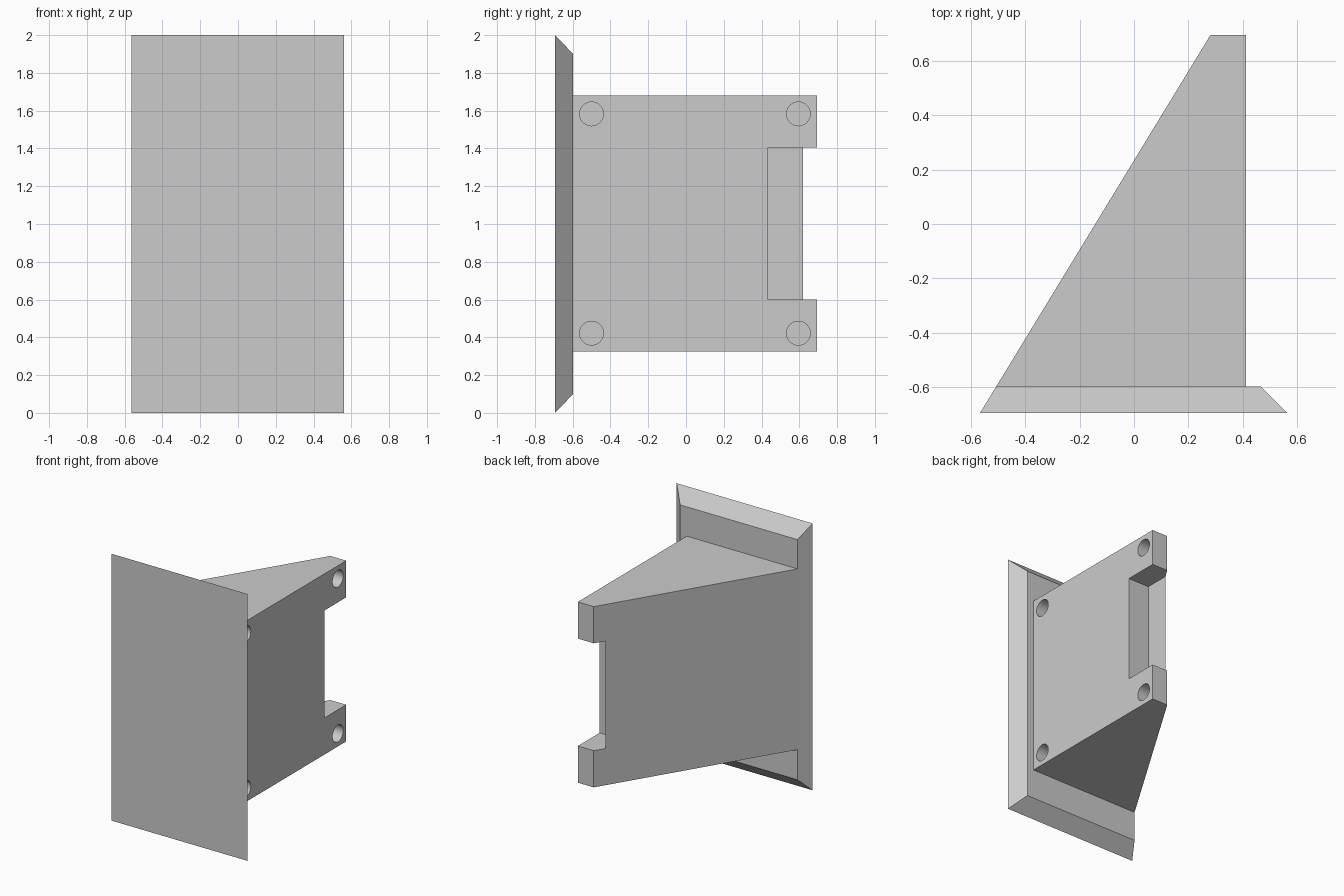
import bpy, bmesh, math
from mathutils import Matrix

if "Cube" in bpy.data.objects:
    bpy.data.objects.remove(bpy.data.objects["Cube"], do_unlink=True)

grey = bpy.data.materials.new("light grey")
grey.use_nodes = True
GREY = (0.6, 0.6, 0.6, 1)
grey.diffuse_color = GREY
grey.node_tree.nodes["Principled BSDF"].inputs["Base Color"].default_value = GREY


def add_object(name, bm):
    bmesh.ops.recalc_face_normals(bm, faces=bm.faces)
    mesh = bpy.data.meshes.new(name)
    bm.to_mesh(mesh)
    bm.free()
    mesh.materials.append(grey)
    obj = bpy.data.objects.new(name, mesh)
    bpy.context.collection.objects.link(obj)
    return obj


def loft(name, lower, upper):
    """Solid between two matching outlines."""
    bm = bmesh.new()
    a = [bm.verts.new(p) for p in lower]
    b = [bm.verts.new(p) for p in upper]
    bm.faces.new(a)
    bm.faces.new(b)
    for i in range(len(a)):
        j = (i + 1) % len(a)
        bm.faces.new((a[i], a[j], b[j], b[i]))
    return add_object(name, bm)


def rectangle(x0, x1, y, z0, z1):
    return [(x0, y, z0), (x1, y, z0), (x1, y, z1), (x0, y, z1)]


def cut(target, cutter):
    mod = target.modifiers.new(cutter.name, 'BOOLEAN')
    mod.operation = 'DIFFERENCE'
    mod.solver = 'EXACT'
    mod.object = cutter
    cutter.hide_render = True
    cutter.hide_viewport = True
    cutter.display_type = 'WIRE'


FRONT, JOIN, BACK = -0.693, -0.597, 0.693
SIDE = 0.412

# Front plate with bevelled rim
loft("front_plate",
     rectangle(-0.565, 0.562, FRONT, 0, 2),
     rectangle(-0.506, 0.466, JOIN, 0.1, 1.9))

# Wedge body behind the plate, flush with its sloping side
outline = [(-0.506, JOIN), (SIDE, JOIN), (SIDE, BACK), (0.28, BACK)]
wedge = loft("wedge_body",
             [(x, y, 0.325) for x, y in outline],
             [(x, y, 1.68) for x, y in outline])

# Notch in the thin rear edge
notch = loft("notch_cutter",
             rectangle(0.235, 0.6, 0.435, 0.6, 1.405),
             rectangle(0.235, 0.6, 0.9, 0.6, 1.405))
cut(wedge, notch)

# Blind screw holes near the corners of the upright side
bm = bmesh.new()
DEPTH = 0.13
for y in (-0.5, 0.595):
    for z in (0.422, 1.583):
        bmesh.ops.create_cone(
            bm, cap_ends=True, segments=48, radius1=0.063, radius2=0.063,
            depth=2 * DEPTH,
            matrix=Matrix.Translation((SIDE, y, z)) @ Matrix.Rotation(math.pi / 2, 4, 'Y'))
holes = add_object("screw_hole_cutter", bm)
cut(wedge, holes)

# Apply the cuts, then smooth only the hole walls
bpy.context.view_layer.update()
cut_mesh = bpy.data.meshes.new_from_object(
    wedge.evaluated_get(bpy.context.evaluated_depsgraph_get()))
wedge.modifiers.clear()
wedge.data = cut_mesh
for cutter in (notch, holes):
    bpy.data.objects.remove(cutter, do_unlink=True)
bpy.ops.object.select_all(action='DESELECT')
wedge.select_set(True)
bpy.context.view_layer.objects.active = wedge
bpy.ops.object.shade_smooth_by_angle(angle=math.radians(30))
